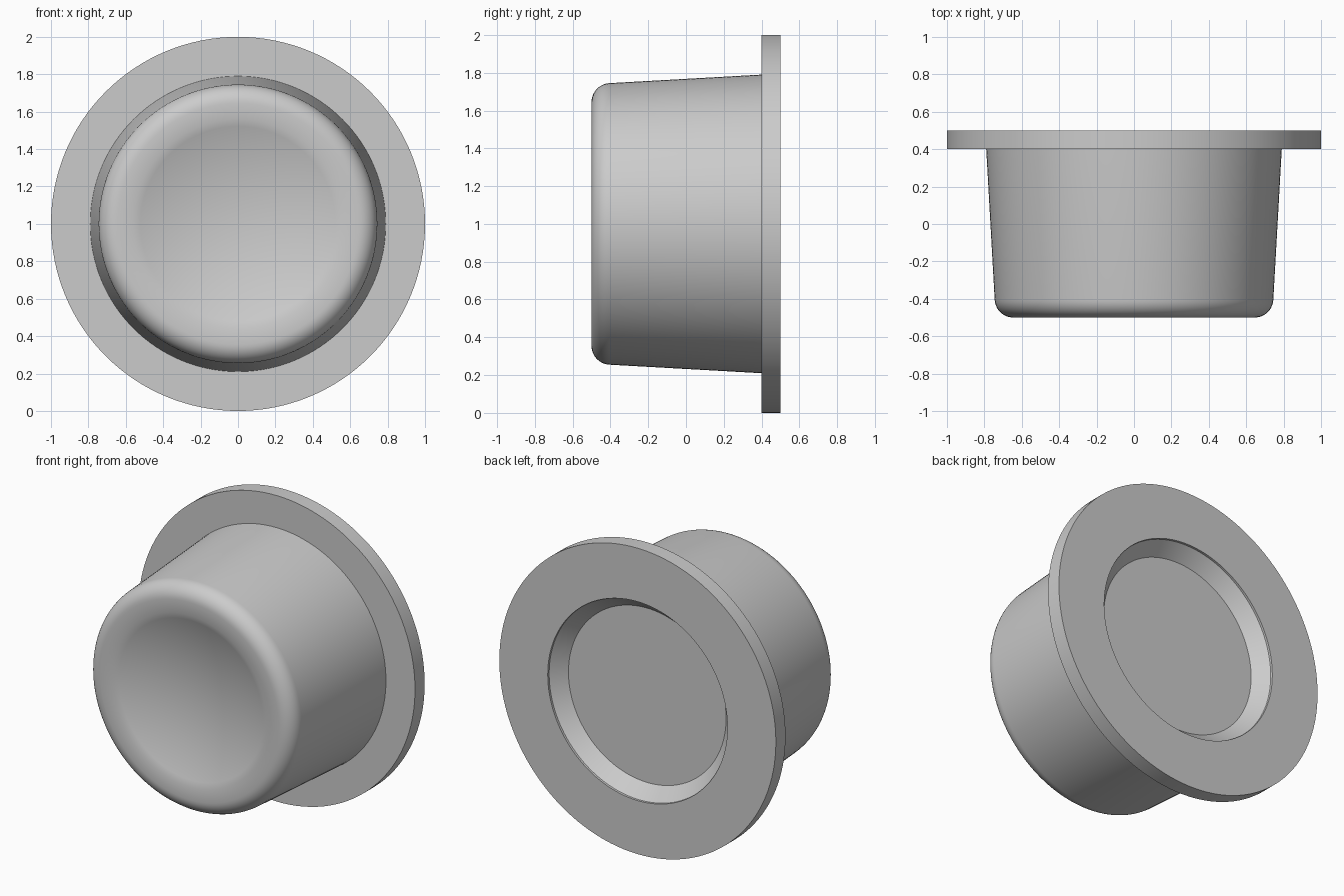
import bpy, bmesh, math

if "Cube" in bpy.data.objects:
    bpy.data.objects.remove(bpy.data.objects["Cube"])

SEGMENTS = 128


def arc(cr, cy, radius, a0, a1, steps):
    """Points (radius from axis, y) along a circular arc, angles in degrees."""
    pts = []
    for i in range(steps + 1):
        a = math.radians(a0 + (a1 - a0) * i / steps)
        pts.append((cr + radius * math.cos(a), cy + radius * math.sin(a)))
    return pts


def lathe(name, profile, material):
    """Revolve an (r, y) profile about the y axis; both ends lie on the axis."""
    bm = bmesh.new()
    rings = []
    for r, y in profile:
        if r < 1e-5:
            rings.append([bm.verts.new((0, y, 1))])
        else:
            rings.append([bm.verts.new((r * math.cos(t), y, 1 + r * math.sin(t)))
                          for t in (2 * math.pi * k / SEGMENTS for k in range(SEGMENTS))])
    for a, b in zip(rings, rings[1:]):
        for k in range(SEGMENTS):
            n = (k + 1) % SEGMENTS
            if len(a) == 1:
                bm.faces.new((a[0], b[k], b[n]))
            elif len(b) == 1:
                bm.faces.new((a[k], b[0], a[n]))
            else:
                bm.faces.new((a[k], b[k], b[n], a[n]))
    bmesh.ops.recalc_face_normals(bm, faces=bm.faces)
    mesh = bpy.data.meshes.new(name)
    bm.to_mesh(mesh)
    bm.free()
    mesh.materials.append(material)
    obj = bpy.data.objects.new(name, mesh)
    bpy.context.collection.objects.link(obj)
    bpy.ops.object.select_all(action='DESELECT')
    obj.select_set(True)
    bpy.context.view_layer.objects.active = obj
    bpy.ops.object.shade_smooth_by_angle(angle=math.radians(30))
    return obj


grey = bpy.data.materials.new("plain grey")
grey.diffuse_color = (0.6, 0.6, 0.6, 1)
grey.use_nodes = True
grey.node_tree.nodes["Principled BSDF"].inputs["Base Color"].default_value = grey.diffuse_color

# Shallow spherical dish in the front face
DISH_R, DISH_DEPTH = 0.56, 0.10
sphere_r = (DISH_R ** 2 + DISH_DEPTH ** 2) / (2 * DISH_DEPTH)
half = math.degrees(math.asin(DISH_R / sphere_r))
dish = arc(0, -0.5 + DISH_DEPTH - sphere_r, sphere_r, 90, 90 - half, 14)
dish[0] = (0, -0.5 + DISH_DEPTH)

# Rounded front edge, running into the tapered wall
fillet = arc(0.645, -0.4, 0.1, -90, -3, 10)

# Flange with a stepped, tapered recess in the back
flange = [(0.79, 0.4), (1.0, 0.4), (1.0, 0.5), (0.65, 0.5)]
recess = [(0.65, 0.485), (0.57, 0.4), (0, 0.4)]

lathe("flanged_knob", dish + fillet + flange + recess, grey)
